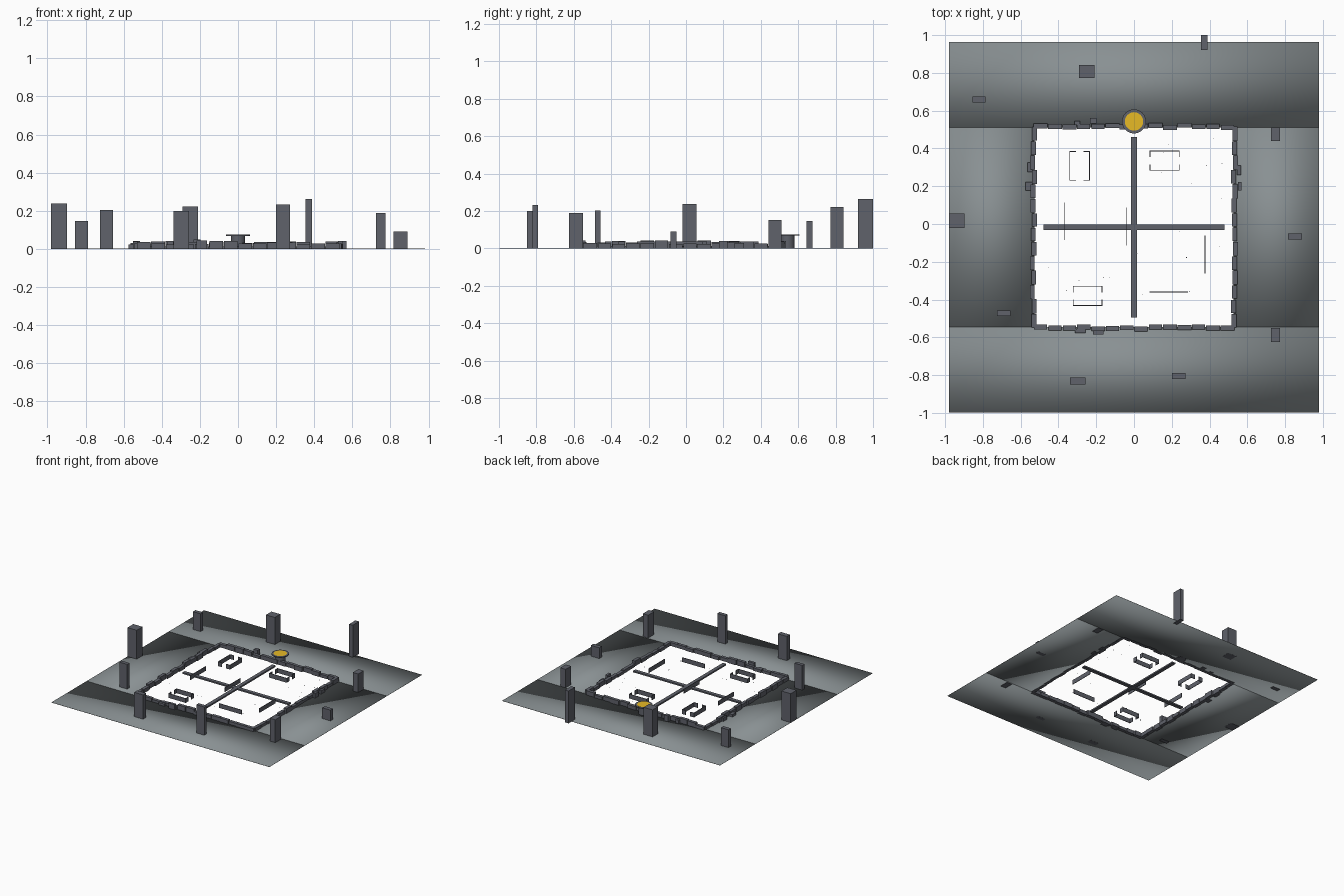
import bpy, bmesh, math, random
from mathutils import Matrix, Vector

if "Cube" in bpy.data.objects:
    bpy.data.objects.remove(bpy.data.objects["Cube"])

random.seed(7)
CY = -0.017          # centre line of the arena in y


def material(name, rgb):
    m = bpy.data.materials.new(name)
    m.diffuse_color = (*rgb, 1)
    m.use_nodes = True
    m.node_tree.nodes["Principled BSDF"].inputs["Base Color"].default_value = m.diffuse_color
    return m


STONE = material("dark stone", (0.115, 0.122, 0.145))
GROUND = material("grey ground", (0.25, 0.28, 0.29))
GOLD = material("gold", (0.82, 0.50, 0.02))


def boxes(name, mat, items, smooth=False):
    """One object from (x0, x1, y0, y1, z0, z1) boxes."""
    bm = bmesh.new()
    for x0, x1, y0, y1, z0, z1 in items:
        mtx = (Matrix.Translation(Vector(((x0 + x1) / 2, (y0 + y1) / 2, (z0 + z1) / 2)))
               @ Matrix.Diagonal((x1 - x0, y1 - y0, z1 - z0, 1)))
        bmesh.ops.create_cube(bm, size=1, matrix=mtx)
    for f in bm.faces:
        f.smooth = smooth
    me = bpy.data.meshes.new(name)
    bm.to_mesh(me)
    bm.free()
    me.materials.append(mat)
    ob = bpy.data.objects.new(name, me)
    bpy.context.collection.objects.link(ob)
    return ob


def disc(name, mat, r, z0, z1, y):
    bpy.ops.mesh.primitive_cylinder_add(vertices=24, radius=r, depth=z1 - z0,
                                        location=(0, y, (z0 + z1) / 2))
    ob = bpy.context.object
    ob.name = name
    ob.data.materials.append(mat)
    bpy.ops.object.shade_smooth_by_angle(angle=math.radians(40))


# Ground frame around the open arena, softly shaded slabs
O, I = 0.98, 0.527
G0, G1 = 0.0006, 0.0025
boxes("ground_frame", GROUND, [
    (-O, O, CY + I, CY + O, G0, G1),
    (-O, O, CY - O, CY - I, G0, G1),
    (-O, -I, CY - I, CY + I, G0, G1),
    (I, O, CY - I, CY + I, G0, G1)], smooth=True)

# Dividing cross
boxes("floor_cross", STONE, [
    (-0.015, 0.015, CY - 0.478, CY + 0.478, 0, 0.012),
    (-0.478, 0.478, CY - 0.015, CY + 0.015, 0, 0.0115)])

# Broken perimeter wall: uneven blocks on four sides
N, R = 14, 0.533
pitch = 2 * R / N
wall = []
for side in range(4):
    for i in range(N):
        t = -R + pitch * (i + 0.5)
        half = pitch * random.uniform(0.45, 0.5)
        d = R + random.uniform(-0.006, 0.007)
        h = random.uniform(0.022, 0.042)
        sgn = 1 if side % 2 else -1
        n0, n1 = sgn * d - 0.013, sgn * d + 0.013
        if side < 2:
            wall.append((t - half, t + half, CY + n0, CY + n1, 0, h))
        else:
            wall.append((n0, n1, CY + t - half, CY + t + half, 0, h))
boxes("perimeter_wall", STONE, wall)

# Fallen rubble just outside the wall
rubble = []
for x, y, w, d, h in [(-0.30, 0.535, .03, .02, .03), (-0.215, 0.547, .035, .03, .05),
                      (-0.552, 0.30, .022, .05, .03), (-0.556, 0.20, .035, .045, .022),
                      (0.556, 0.285, .02, .05, .03), (0.56, 0.20, .02, .045, .04),
                      (-0.285, -0.566, .055, .02, .02), (-0.19, -0.574, .055, .02, .045)]:
    rubble.append((x - w / 2, x + w / 2, y - d / 2, y + d / 2, 0, h))
boxes("outer_rubble", STONE, rubble)

# Cover enclosures: two full sides, two sides with a doorway
T = 0.004


def enclosure(x0, x1, y0, y1, along_x, h=0.036):
    out = []
    if along_x:
        g = (y1 - y0) * 0.32
        for y in (y0, y1 - T):
            out.append((x0, x1, y, y + T, 0, h))
        for x in (x0, x1 - T):
            out += [(x, x + T, y0 + T, y0 + g, 0, h), (x, x + T, y1 - g, y1 - T, 0, h)]
    else:
        g = (x1 - x0) * 0.32
        for x in (x0, x1 - T):
            out.append((x, x + T, y0, y1, 0, h))
        for y in (y0, y1 - T):
            out += [(x0 + T, x0 + g, y, y + T, 0, h), (x1 - g, x1 - T, y, y + T, 0, h)]
    return out


boxes("cover_enclosures", STONE,
      enclosure(-0.342, -0.233, 0.23, 0.386, False)
      + enclosure(0.083, 0.241, 0.282, 0.388, True)
      + enclosure(-0.323, -0.167, -0.433, -0.328, True))

# Straight low cover walls
boxes("cover_walls", STONE, [
    (-0.371, -0.367, -0.085, 0.113, 0, 0.036),
    (-0.043, -0.039, -0.113, 0.088, 0, 0.036),
    (0.374, 0.378, -0.262, -0.06, 0, 0.036),
    (0.083, 0.285, -0.362, -0.358, 0, 0.036)])

# Tiny pebbles scattered in the arena
pebbles = []
for _ in range(20):
    x, y = random.uniform(-.48, .48), CY + random.uniform(-.48, .48)
    s = random.uniform(0.002, 0.004)
    pebbles.append((x - s / 2, x + s / 2, y - s / 2, y + s / 2, 0.003, 0.004 + s))
boxes("pebbles", STONE, pebbles)

# Standing pillars around the arena
for i, (x0, x1, y0, y1, h) in enumerate([
        (-.29, -.21, .773, .843, .222), (-.855, -.787, .643, .675, .147),
        (-.98, -.897, -.02, .055, .237), (-.725, -.655, -.487, -.457, .203),
        (-.338, -.258, -.85, -.812, .20), (.20, .272, -.82, -.79, .232),
        (.725, .773, -.626, -.55, .188), (.815, .89, -.083, -.05, .09),
        (.725, .773, .44, .51, .153), (.355, .388, .92, 1.0, .263)]):
    boxes(f"pillar_{i + 1}", STONE, [(x0, x1, y0, y1, 0, h)])

# Pedestal with a gold dish over the back wall
PY = 0.543
disc("pedestal", STONE, 0.038, 0, 0.070, PY)
disc("dish_rim", STONE, 0.064, 0.068, 0.0745, PY)
disc("gold_disc", GOLD, 0.049, 0.072, 0.0752, PY)
